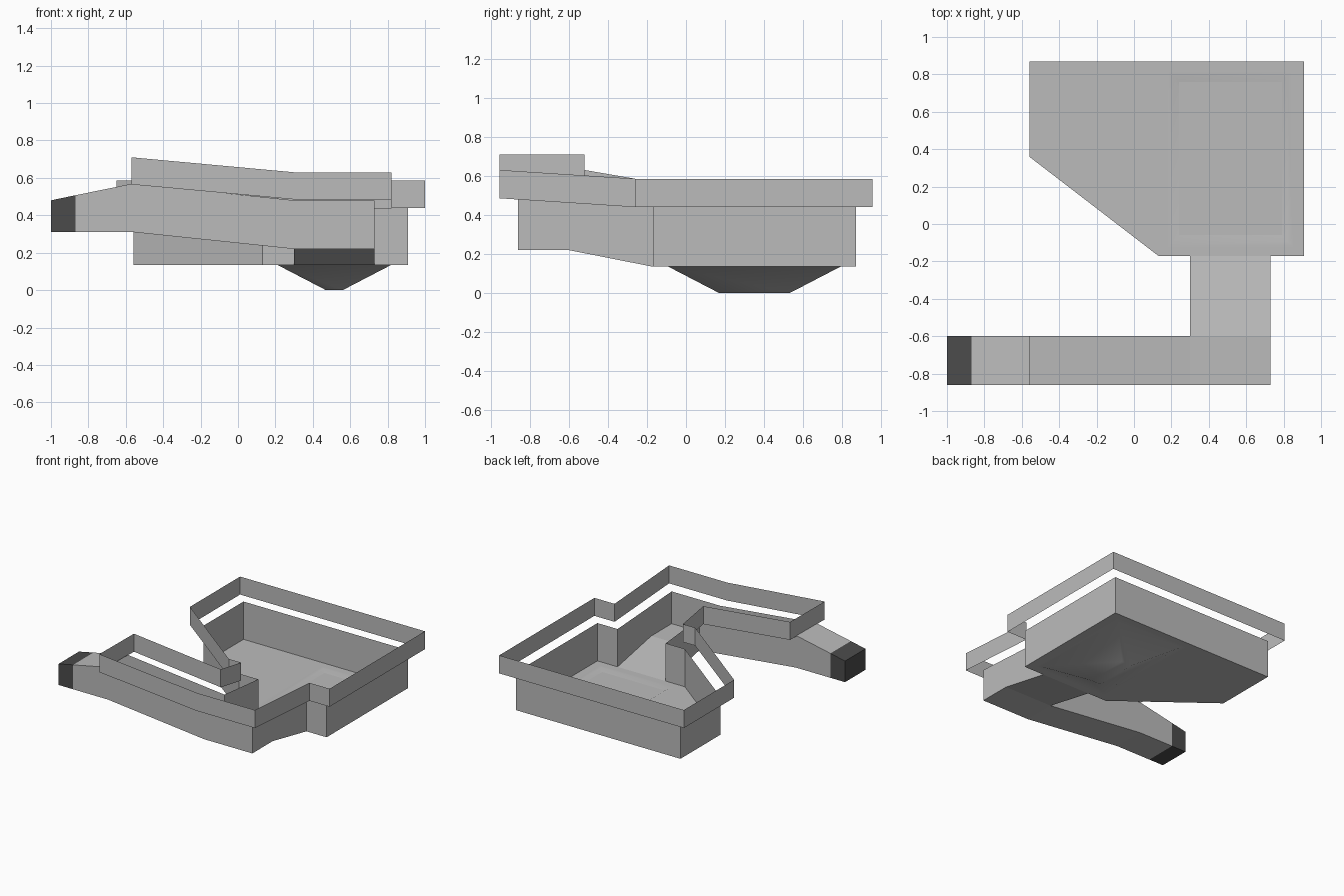
import bpy
import bmesh

cube = bpy.data.objects.get("Cube")
if cube:
    bpy.data.objects.remove(cube)


def material(name, value):
    m = bpy.data.materials.new(name)
    m.use_nodes = True
    col = (value, value, value, 1)
    m.diffuse_color = col
    m.node_tree.nodes["Principled BSDF"].inputs["Base Color"].default_value = col
    return m


GREY = material("light_grey", 0.5)
DARK = material("dark_grey", 0.07)
CAP_X = -0.87  # everything beyond this is the dark tunnel end


def finish(name, bm):
    """Turn a bmesh into an object, darkening the tunnel end."""
    for f in bm.faces:
        f.material_index = int(f.calc_center_median().x < CAP_X)
    me = bpy.data.meshes.new(name)
    bm.to_mesh(me)
    bm.free()
    me.materials.append(GREY)
    me.materials.append(DARK)
    ob = bpy.data.objects.new(name, me)
    bpy.context.collection.objects.link(ob)
    return ob


def closed_sheet(name, path):
    """Thin vertical wall around a loop of (x, y, low, high)."""
    bm = bmesh.new()
    cols = [(bm.verts.new((x, y, lo)), bm.verts.new((x, y, hi))) for x, y, lo, hi in path]
    for a, b in zip(cols, cols[1:] + cols[:1]):
        bm.faces.new((a[0], b[0], b[1], a[1]))
    return finish(name, bm)


def strip(name, side_a, side_b):
    """Horizontal strip of quads between two matching edges."""
    bm = bmesh.new()
    rows = [(bm.verts.new(a), bm.verts.new(b)) for a, b in zip(side_a, side_b)]
    for p, q in zip(rows, rows[1:]):
        bm.faces.new((p[0], q[0], q[1], p[1]))
    return finish(name, bm)


# Shared outlines: tunnel stations (x, low, high) and chamber corners
FRONT, REAR = -0.86, -0.6
FLOOR, RIM = 0.135, 0.44
stations = [(-1, 0.31, 0.48), (CAP_X, 0.31, 0.507), (-0.56, 0.31, 0.57), (0.3, 0.22, 0.48)]
chamber = [(0.73, -0.17), (0.91, -0.17), (0.91, 0.87), (-0.56, 0.87),
           (-0.56, 0.36), (0.13, -0.17), (0.3, -0.17)]

# Walls of the tunnel and chamber in one loop
walls = [(x, FRONT, lo, hi) for x, lo, hi in stations]
walls += [(0.73, FRONT, 0.22, 0.48), (0.73, REAR, 0.22, 0.465)]
walls += [(x, y, FLOOR, RIM) for x, y in chamber]
walls += [(x, REAR, lo, hi) for x, lo, hi in reversed(stations)]
closed_sheet("outer_walls", walls)

# Floating band offset outward from the wall tops
BAND = 0.145
outline = [(-0.57, -0.955, 0.565), (0.3, -0.955, 0.485), (0.82, -0.955, 0.485),
           (0.82, -0.26, RIM), (1, -0.26, RIM), (1, 0.955, RIM), (-0.65, 0.955, RIM),
           (-0.65, 0.315, RIM), (0.1, -0.26, RIM), (0.21, -0.26, RIM),
           (0.21, -0.52, 0.485), (-0.565, -0.52, 0.565)]
closed_sheet("upper_band", [(x, y, z, z + BAND) for x, y, z in outline])

# Tunnel floor, the ramp into the chamber and the short roof
strip("tunnel_floor",
      [(x, FRONT, lo) for x, lo, hi in stations] + [(0.73, FRONT, 0.22)],
      [(x, REAR, lo) for x, lo, hi in stations] + [(0.73, REAR, 0.22)])
strip("tunnel_ramp", [(0.73, REAR, 0.22), (0.73, -0.17, FLOOR)],
      [(0.3, REAR, 0.22), (0.3, -0.17, FLOOR)])
strip("tunnel_roof", [(x, FRONT, hi) for x, lo, hi in stations[:3]],
      [(x, REAR, hi) for x, lo, hi in stations[:3]])

# Chamber floor with a sunken pit; inset is measured from the pit rim
PIT_X, PIT_Y, HALF_X, HALF_Y = 0.515, 0.35, 0.305, 0.44


def pit_ring(bm, inset, z):
    hx, hy = HALF_X - inset, HALF_Y - inset
    return [bm.verts.new((PIT_X + sx * hx, PIT_Y + sy * hy, z))
            for sx, sy in ((-1, -1), (1, -1), (1, 1), (-1, 1))]


def loop_edges(bm, verts):
    return [bm.edges.new((a, b)) for a, b in zip(verts, verts[1:] + verts[:1])]


bm = bmesh.new()
border = [bm.verts.new((x, y, FLOOR)) for x, y in chamber]
rings = [pit_ring(bm, -0.03, FLOOR), pit_ring(bm, 0, FLOOR), pit_ring(bm, 0.26, 0)]
bmesh.ops.triangle_fill(bm, use_beauty=True,
                        edges=loop_edges(bm, border) + loop_edges(bm, rings[0]))
for outer, inner in zip(rings, rings[1:]):
    for i in range(4):
        j = (i + 1) % 4
        bm.faces.new((outer[i], outer[j], inner[j], inner[i])).smooth = True
bm.faces.new(rings[-1]).smooth = True
bm.normal_update()
for f in bm.faces:
    if f.normal.z < 0:
        f.normal_flip()
finish("chamber_floor", bm)

# Level surface lying just below the pit rim
bm = bmesh.new()
bm.faces.new(pit_ring(bm, 0.03, FLOOR - 0.0156))
finish("pool_surface", bm)
